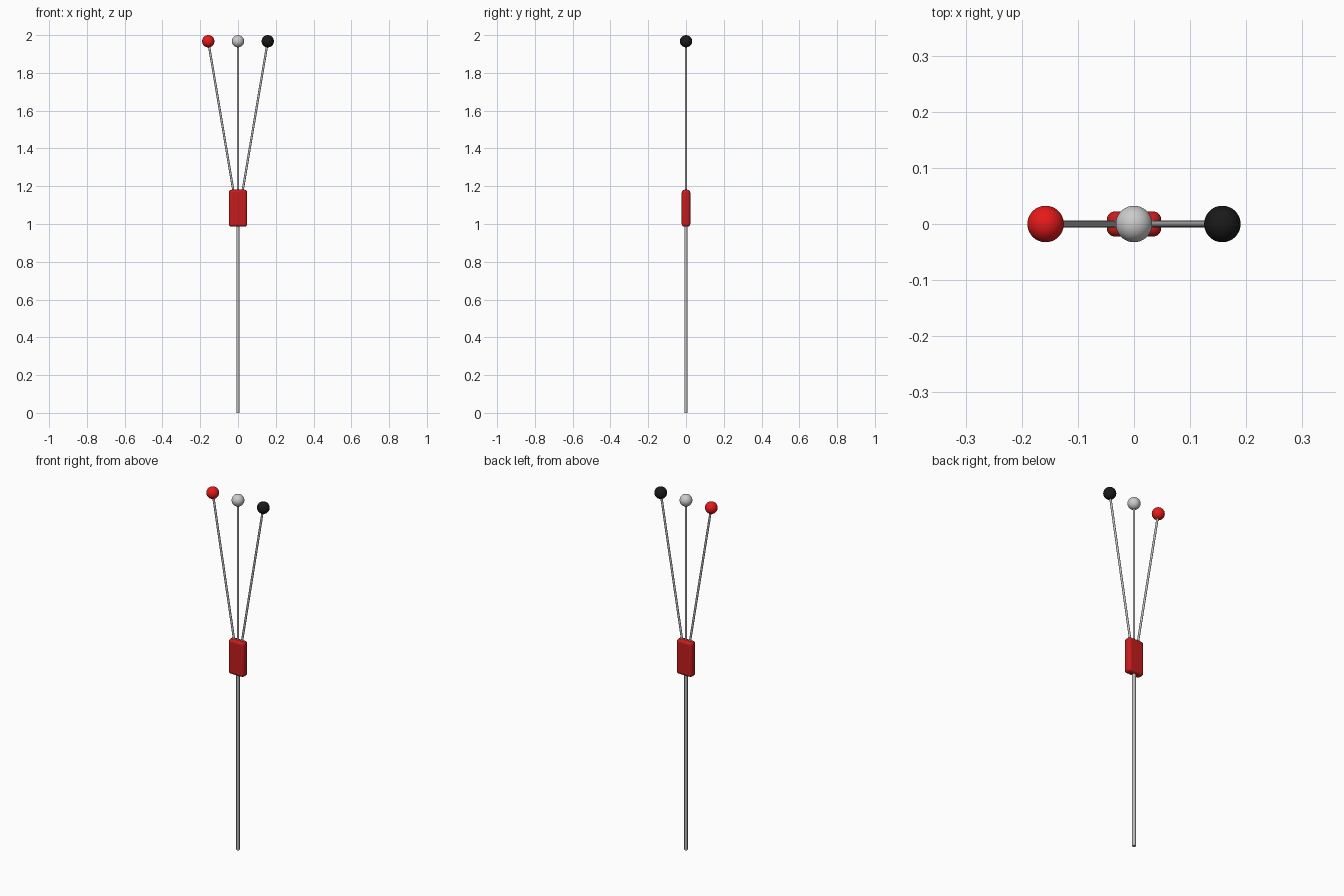
import bpy
from mathutils import Vector

if "Cube" in bpy.data.objects:
    bpy.data.objects.remove(bpy.data.objects["Cube"])


def paint(obj, name, rgb):
    mat = bpy.data.materials.get(name) or bpy.data.materials.new(name)
    mat.diffuse_color = (*rgb, 1)
    mat.use_nodes = True
    mat.node_tree.nodes["Principled BSDF"].inputs["Base Color"].default_value = mat.diffuse_color
    obj.data.materials.append(mat)


def smooth(obj):
    bpy.ops.object.select_all(action='DESELECT')
    obj.select_set(True)
    bpy.context.view_layer.objects.active = obj
    bpy.ops.object.shade_smooth_by_angle()


def rod(name, start, end, radius):
    a, b = Vector(start), Vector(end)
    bpy.ops.mesh.primitive_cylinder_add(vertices=32, radius=radius, depth=(b - a).length,
                                        location=(a + b) / 2)
    obj = bpy.context.object
    obj.name = name
    obj.rotation_euler = (b - a).to_track_quat('Z', 'Y').to_euler()
    paint(obj, "steel", (0.5, 0.5, 0.5))
    smooth(obj)


def ball(name, center, colour, rgb):
    bpy.ops.mesh.primitive_uv_sphere_add(segments=48, ring_count=24, radius=0.0325, location=center)
    obj = bpy.context.object
    obj.name = name
    paint(obj, colour, rgb)
    smooth(obj)


# Main pole
rod("lower_pole", (0, 0, 0), (0, 0, 1.0), 0.009)

# Rounded handle block
bpy.ops.mesh.primitive_cube_add(size=1, location=(0, 0, 1.0835))
block = bpy.context.object
block.name = "handle_block"
block.dimensions = (0.097, 0.045, 0.196)
bpy.ops.object.transform_apply(location=False, rotation=False, scale=True)
bevel = block.modifiers.new("rounding", 'BEVEL')
bevel.width = 0.015
bevel.segments = 6
paint(block, "block_red", (0.56, 0.012, 0.012))
smooth(block)

# Three fanned rods with ball tips
tips = [("left", -1, "tip_red", (0.8, 0.01, 0.01)),
        ("middle", 0, "tip_silver", (0.6, 0.6, 0.6)),
        ("right", 1, "tip_black", (0.01, 0.01, 0.01))]
for side, s, colour, rgb in tips:
    top = (s * 0.1575, 0, 1.9675)
    rod(side + "_rod", (s * 0.021, 0, 1.155), top, 0.0058)
    ball(side + "_ball", top, colour, rgb)
